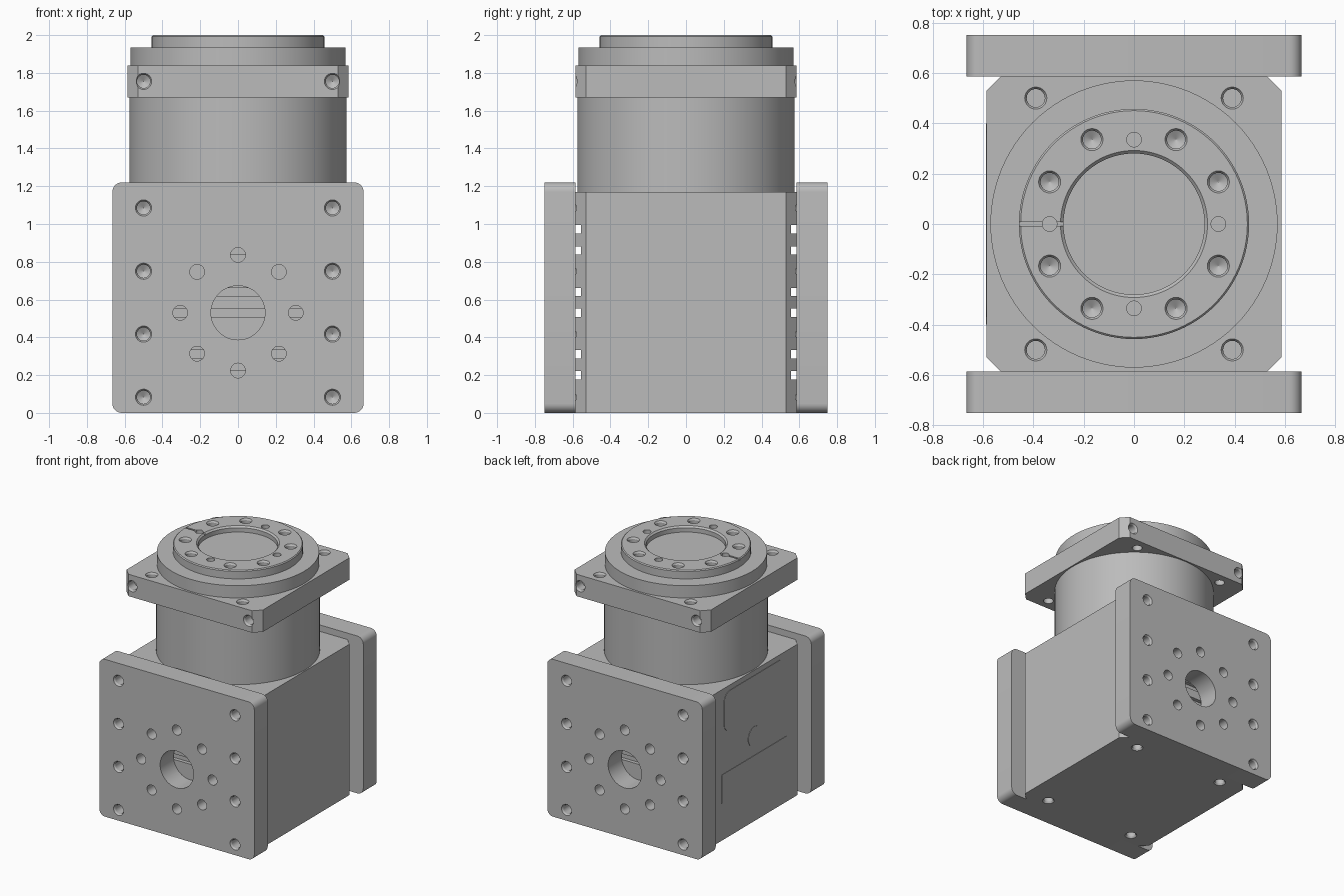
import bpy, bmesh
from math import sin, cos, pi, radians
from mathutils import Matrix, Vector

if "Cube" in bpy.data.objects:
    bpy.data.objects.remove(bpy.data.objects["Cube"])

grey = bpy.data.materials.new("machined grey")
grey.use_nodes = True
grey.diffuse_color = (0.5, 0.5, 0.5, 1)
grey.node_tree.nodes["Principled BSDF"].inputs["Base Color"].default_value = (0.5, 0.5, 0.5, 1)


def frame(loc, out):
    """Matrix at loc whose local z points along out and local y stays upright."""
    z = Vector(out)
    up = Vector((0, 1, 0)) if abs(z.z) > 0.5 else Vector((0, 0, 1))
    x = up.cross(z)
    return Matrix.Translation(loc) @ Matrix((x, up, z)).transposed().to_4x4()


def loft(bm, rings, mat=Matrix()):
    """Closed solid through rings of (outline, z)."""
    loops = [[bm.verts.new(mat @ Vector((x, y, z))) for x, y in pts] for pts, z in rings]
    n = len(loops[0])
    for a, b in zip(loops, loops[1:]):
        for i in range(n):
            j = (i + 1) % n
            bm.faces.new((a[i], a[j], b[j], b[i]))
    bm.faces.new(loops[0][::-1])
    bm.faces.new(loops[-1])


def circle(r, n=32):
    return [(r * cos(2 * pi * i / n), r * sin(2 * pi * i / n)) for i in range(n)]


def lathe(bm, profile, mat=Matrix(), n=32):
    loft(bm, [(circle(r, n), z) for r, z in profile], mat)


def rounded(w, h, r, steps=8):
    """Rectangle outline of half sizes w, h; one step gives cut corners."""
    pts = []
    for k, (sx, sy) in enumerate(((1, 1), (-1, 1), (-1, -1), (1, -1))):
        for i in range(steps + 1):
            a = pi / 2 * (k + i / steps)
            pts.append((sx * (w - r) + r * cos(a), sy * (h - r) + r * sin(a)))
    return pts


def box(bm, lo, hi):
    pts = [(lo[0], lo[1]), (hi[0], lo[1]), (hi[0], hi[1]), (lo[0], hi[1])]
    loft(bm, [(pts, lo[2]), (pts, hi[2])])


def drill(bm, loc, out, r, depth, chamfer=0.008):
    """Blind hole with a chamfered mouth and a conical end."""
    c = r - chamfer
    lathe(bm, [(r, 0.02), (r, 0), (c, -0.012), (c, -depth), (0.001, -depth - 0.02)], frame(loc, out), 24)


def finish(name, bm):
    bmesh.ops.recalc_face_normals(bm, faces=bm.faces)
    me = bpy.data.meshes.new(name)
    bm.to_mesh(me)
    bm.free()
    me.materials.append(grey)
    ob = bpy.data.objects.new(name, me)
    bpy.context.collection.objects.link(ob)
    return ob


def activate(ob):
    bpy.ops.object.select_all(action='DESELECT')
    ob.select_set(True)
    bpy.context.view_layer.objects.active = ob


def cut(ob, bm):
    cutter = finish("cutter", bm)
    cutter.hide_render = True
    activate(ob)
    mod = ob.modifiers.new("cut", 'BOOLEAN')
    mod.operation = 'DIFFERENCE'
    mod.solver = 'EXACT'
    mod.object = cutter
    bpy.ops.object.modifier_apply(modifier=mod.name)
    bpy.data.objects.remove(cutter)


def smooth(ob):
    activate(ob)
    bpy.ops.object.shade_smooth_by_angle(angle=radians(25))


HALF = 0.585
SIDES = (-1, 1)
CORNERS = [(sx * 0.39, sy * 0.5) for sx in SIDES for sy in SIDES]
SCREW_Z = (0.083, 0.417, 0.75, 1.085)
block = rounded(HALF, HALF, 0.055, 1)


def plate_screws(bm, s):
    for x in (-0.5, 0.5):
        for z in SCREW_Z:
            drill(bm, (x, s * 0.75, z), (0, s, 0), 0.043, 0.245)


# Gearbox body: corner-cut block with cross grooves under both plates
bm = bmesh.new()
loft(bm, [(block, 0), (block, 1.17)])
body = finish("gearbox_body", bm)
bm = bmesh.new()
for s in SIDES:
    plate_screws(bm, s)
    for z in (0.2, 0.31, 0.53, 0.64, 0.86, 0.973):
        y0, y1 = sorted((s * 0.557, s * 0.62))
        box(bm, (-0.7, y0, z - 0.022), (0.7, y1, z + 0.022))
for x, y in CORNERS:
    drill(bm, (x, y, 0), (0, 0, -1), 0.043, 0.12)
cut(body, bm)
smooth(body)

# Front and back mounting plates
for s, name in ((-1, "front_plate"), (1, "back_plate")):
    bm = bmesh.new()
    outline = rounded(0.665, 0.61, 0.05)
    loft(bm, [(outline, 0), (outline, 0.165)], frame((0, s * HALF, 0.61), (0, s, 0)))
    plate = finish(name, bm)
    bm = bmesh.new()
    plate_screws(bm, s)
    centre = frame((0, s * HALF, 0.53), (0, s, 0))
    lathe(bm, [(0.143, -0.05), (0.143, 0.25)], centre, 48)
    for px, py in circle(0.306, 8):
        lathe(bm, [(0.039, -0.05), (0.039, 0.25)], centre @ Matrix.Translation((px, py, 0)), 24)
    cut(plate, bm)
    smooth(plate)

# Cylindrical housing
bm = bmesh.new()
lathe(bm, [(0.575, 1.17), (0.575, 1.67)], n=96)
smooth(finish("round_housing", bm))

# Square flange with through holes and side screw holes
bm = bmesh.new()
loft(bm, [(block, 1.67), (block, 1.84)])
flange = finish("square_flange", bm)
bm = bmesh.new()
for x, y in CORNERS:
    drill(bm, (x, y, 1.84), (0, 0, 1), 0.044, 0.25)
for s in SIDES:
    for x in (-0.5, 0.5):
        drill(bm, (x, s * HALF, 1.755), (0, s, 0), 0.043, 0.08)
cut(flange, bm)
smooth(flange)

# Stepped output disc with recess, screw ring, pin holes and index slot
bm = bmesh.new()
lathe(bm, [(0.57, 1.84), (0.57, 1.935), (0.457, 1.935), (0.457, 1.993), (0.45, 2)], n=96)
disc = finish("output_disc", bm)
bm = bmesh.new()
lathe(bm, [(0.28, 1.955), (0.28, 1.988), (0.292, 2), (0.292, 2.05)], n=96)
for a, b in ((0.167, 0.335), (0.335, 0.167)):
    for sx in SIDES:
        for sy in SIDES:
            drill(bm, (sx * a, sy * b, 2), (0, 0, 1), 0.044, 0.08)
for x, y in circle(0.335, 4):
    lathe(bm, [(0.029, 1.96), (0.029, 2.05)], Matrix.Translation((x, y, 0)), 24)
cut(disc, bm)
bm = bmesh.new()
box(bm, (-0.5, -0.007, 1.985), (-0.26, 0.007, 2.05))
cut(disc, bm)
smooth(disc)

# Thin label plates on the right side of the body
for name, outline, z in (("upper_label", rounded(0.37, 0.155, 0.07), 0.975),
                         ("round_label", circle(0.075), 0.66),
                         ("lower_label", rounded(0.4, 0.11, 0.003, 1), 0.4)):
    bm = bmesh.new()
    loft(bm, [(outline, -0.005), (outline, 0.003)], frame((-HALF, 0, z), (-1, 0, 0)))
    smooth(finish(name, bm))
